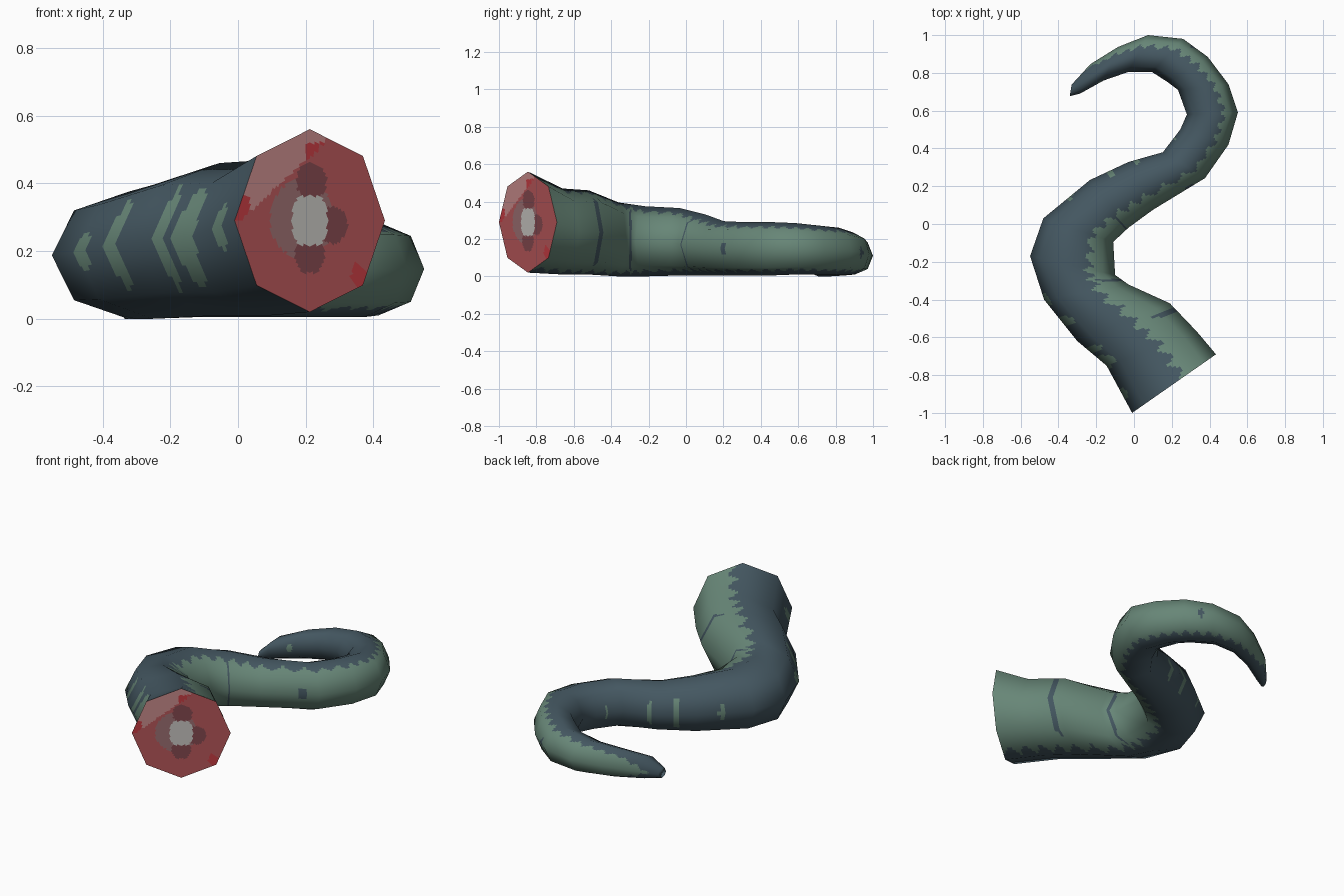
import bpy, math
from mathutils import Vector

if "Cube" in bpy.data.objects:
    bpy.data.objects.remove(bpy.data.objects["Cube"])

# ---- flat colours (sRGB 0-255 turned to linear) ----
def mat(name, *rgb):
    m = bpy.data.materials.new(name)
    lin = [((c / 255 + 0.055) / 1.055) ** 2.4 for c in rgb]
    m.diffuse_color = (*lin, 1)
    m.use_nodes = True
    m.node_tree.nodes["Principled BSDF"].inputs["Base Color"].default_value = m.diffuse_color
    return m

skin = [mat("dark_slate", 68, 87, 97), mat("sage_green", 103, 134, 119)]
flesh = [mat("flesh_red", 178, 84, 87), mat("flesh_pink", 196, 136, 136),
         mat("mauve", 152, 108, 110), mat("maroon", 128, 70, 76),
         mat("bright_red", 192, 58, 64), mat("bone", 196, 193, 189)]

# ---- rings along the tail: left x, y, right x, y, bottom z, top z ----
RINGS = [
    (-.01, -1.0, .434, -.69, .02, .56), (-.145, -.75, .333, -.57, .01, .47),
    (-.30, -.62, .19, -.42, .01, .46), (-.476, -.40, -.03, -.32, .0, .395),
    (-.55, -.17, -.10, -.27, .0, .375), (-.48, .03, -.11, -.095, .005, .365),
    (-.233, .233, -.03, -.02, .005, .33), (-.03, .328, .10, .075, .005, .295),
    (.153, .38, .376, .243, .005, .29), (.245, .50, .50, .42, .005, .29),
    (.28, .58, .55, .59, .01, .285), (.233, .71, .50, .74, .01, .27),
    (.18, .75, .39, .885, .01, .26), (.095, .805, .26, .98, .01, .235),
    (-.03, .805, .074, 1.0, .01, .21), (-.16, .76, -.085, .937, .005, .18),
    (-.286, .69, -.23, .847, .0, .135), (-.34, .677, -.33, .738, .0, .06)]
SIDES, NU, NV = 8, 14, 10

def ring(r):
    L, R = Vector((r[0], r[1], 0)), Vector((r[2], r[3], 0))
    mid = (L + R) / 2 + Vector((0, 0, (r[4] + r[5]) / 2))
    half = (R - L) / 2
    up = Vector((0, 0, (r[5] - r[4]) / 2))
    return [mid + half * math.cos(j * math.pi / 4) + up * math.sin(j * math.pi / 4)
            for j in range(SIDES)]

P = [ring(r) for r in RINGS]
LAST = len(P) - 1
N = [[(P[min(i + 1, LAST)][j] - P[max(i - 1, 0)][j])
      .cross(P[i][(j + 1) % 8] - P[i][j - 1]).normalized()
      for j in range(SIDES)] for i in range(LAST + 1)]

def sample(G, u, v):
    """Straight-line blend inside the coarse eight-sided cage."""
    i = min(int(u), LAST - 1)
    j = int(v)
    a, b = u - i, v - j
    j0, j1 = j % 8, (j + 1) % 8
    return G[i][j0].lerp(G[i][j1], b).lerp(G[i + 1][j0].lerp(G[i + 1][j1], b), a)

# ---- skin pattern ----
EDGE = [(0, 76), (2, 80), (4, 68), (7, 62), (10, 60), (14, 64), (15.5, 52), (16.4, 15), (17, -20)]
# lens-shaped marks: position along tail, half width, half height in degrees
GREEN_MARKS = [(.4, .1, 20), (1.15, .2, 42), (1.6, .11, 45), (2.45, .12, 40), (3.0, .16, 20),
               (5.55, .06, 20), (6.5, .09, 38), (7.2, .07, 32), (8.6, .06, 18), (15.2, .1, 20)]
DARK_MARKS = [(1.8, .09, 62), (3.45, .1, 70), (5.9, .06, 75), (7.7, .09, 14), (12.6, .08, 18)]

def in_mark(marks, u, ang):
    return any(abs(u - c) < w * math.sqrt(max(0, 1 - (ang / h) ** 2)) for c, w, h in marks)

def skin_index(u, v):
    a = (v * 45 + 180) % 360 - 180            # 0 = right side, 90 = top
    for (u0, e0), (u1, e1) in zip(EDGE, EDGE[1:]):
        if u0 <= u <= u1:
            e = e0 + (e1 - e0) * (u - u0) / (u1 - u0)
    e += 9 * (4 * abs((u * 2.3) % 1 - .5) - 1)   # saw-toothed border
    if abs(a) < e:
        return 0 if in_mark(DARK_MARKS, u, a) else 1
    return 1 if in_mark(GREEN_MARKS, u, 180 - abs(a)) else 0

# ---- tail skin: faceted outline, smooth shading from the coarse cage ----
cols, rows = SIDES * NV, LAST * NU
verts, norms, faces, idx = [], [], [], []
for i in range(rows + 1):
    for k in range(cols):
        verts.append(sample(P, i / NU, k / NV))
        norms.append(sample(N, i / NU, k / NV).normalized())
for i in range(rows):
    for k in range(cols):
        k2 = (k + 1) % cols
        faces.append((i * cols + k, (i + 1) * cols + k, (i + 1) * cols + k2, i * cols + k2))
        idx.append(skin_index((i + .5) / NU, (k + .5) / NV))
faces.append([rows * cols + k for k in reversed(range(cols))])   # blunt tip
idx.append(0)

def make(name, verts, faces, idx, mats):
    me = bpy.data.meshes.new(name)
    me.from_pydata(verts, [], faces)
    for m in mats:
        me.materials.append(m)
    me.polygons.foreach_set("material_index", idx)
    me.update()
    ob = bpy.data.objects.new(name, me)
    bpy.context.collection.objects.link(ob)
    return ob

tail = make("tail_skin", verts, faces, idx, skin)
tail.data.polygons.foreach_set("use_smooth", [True] * len(faces))
tail.data.normals_split_custom_set_from_vertices(norms)

# ---- cut end: flesh, marrow lobes and bone; s = right, t = up, both -1..1 ----
def flesh_index(s, t):
    if abs(s) < .23 and abs(t) < .27 and abs(s) + abs(t) < .4:
        return 5
    for cs, ct in ((.02, .43), (.3, -.05), (.0, -.38)):
        if math.hypot(s - cs, t - ct) < .2:
            return 3
    if math.hypot(s + .1, t - .02) < .43:
        return 2
    if math.hypot((s - .65) / .1, (t + .59) / .13) < 1:
        return 4
    if -.6 * s + .8 * t > .56:
        if -.05 < s < .17 and t < .85 or s < -.8 and t < .3:
            return 4
        return 1 if s < .2 else 0
    return 0

RAD = 28
mid = sum(P[0], Vector()) / 8
half = P[0][0] - mid
up = P[0][2] - mid
cv, cf, ci = [], [], []
for r in range(RAD + 1):
    for k in range(cols):
        cv.append(mid.lerp(sample(P, 0, k / NV), max(r, .01) / RAD))
for r in range(RAD):
    for k in range(cols):
        k2 = (k + 1) % cols
        f = (r * cols + k, (r + 1) * cols + k, (r + 1) * cols + k2, r * cols + k2)
        c = sum((cv[q] for q in f), Vector()) / 4 - mid
        cf.append(f)
        ci.append(flesh_index(c.dot(half) / half.length_squared, c.dot(up) / up.length_squared))
make("cut_end", cv, cf, ci, flesh)
